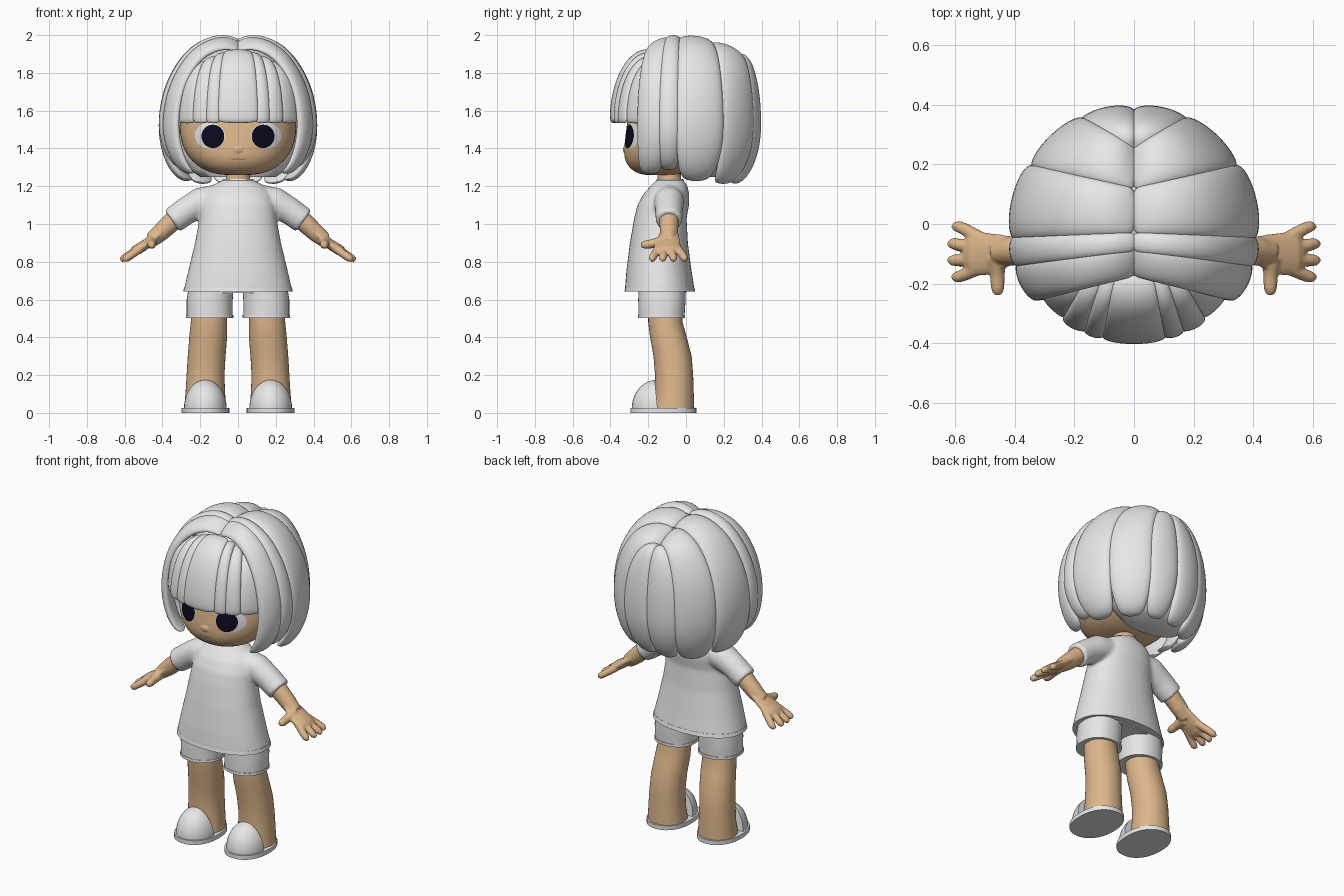
import bpy, bmesh, math
from mathutils import Vector
from mathutils.bvhtree import BVHTree

cube = bpy.data.objects.get("Cube")
if cube:
    bpy.data.objects.remove(cube, do_unlink=True)


def material(name, r, g, b):
    m = bpy.data.materials.new(name)
    m.use_nodes = True
    m.diffuse_color = (r, g, b, 1)
    m.node_tree.nodes["Principled BSDF"].inputs["Base Color"].default_value = (r, g, b, 1)
    return m


GREY = material("pale grey", 0.8, 0.8, 0.8)
SKIN = material("warm skin", 0.73, 0.47, 0.26)
DARK = material("dark navy", 0.003, 0.003, 0.014)
LIP = material("brown line", 0.42, 0.25, 0.13)


def finish(name, bm, mat, sub=0, voxel=0, soften=6):
    bmesh.ops.recalc_face_normals(bm, faces=bm.faces)
    me = bpy.data.meshes.new(name)
    bm.to_mesh(me)
    bm.free()
    me.materials.append(mat)
    ob = bpy.data.objects.new(name, me)
    bpy.context.collection.objects.link(ob)
    bpy.ops.object.select_all(action='DESELECT')
    ob.select_set(True)
    bpy.context.view_layer.objects.active = ob
    bpy.ops.object.shade_smooth_by_angle(angle=math.radians(50))
    if voxel:
        rm = ob.modifiers.new("merge", 'REMESH')
        rm.mode, rm.voxel_size, rm.use_smooth_shade = 'VOXEL', voxel, True
        sm = ob.modifiers.new("soften", 'SMOOTH')
        sm.factor, sm.iterations = 0.5, soften
    if sub:
        ss = ob.modifiers.new("round", 'SUBSURF')
        ss.levels = ss.render_levels = sub
    return ob


def build(name, shells, mat, **options):
    """Each shell is a list of equal rings, skinned and capped."""
    bm = bmesh.new()
    for rings in shells:
        loops = [[bm.verts.new(p) for p in ring] for ring in rings]
        n = len(loops[0])
        for a, b in zip(loops, loops[1:]):
            for i in range(n):
                bm.faces.new((a[i], a[(i + 1) % n], b[(i + 1) % n], b[i]))
        bm.faces.new(loops[0])
        bm.faces.new(loops[-1])
    return finish(name, bm, mat, **options)


def loft(rows, power=2.0, side=1, n=40):
    """Rows are height, centre x, half width, front y, back y."""
    def ring(z, cx, rx, yf, yb):
        out = []
        for i in range(n):
            a = math.tau * i / n
            c, s = math.cos(a), math.sin(a)
            x = math.copysign(abs(c) ** (2 / power), c) * rx + cx
            y = math.copysign(abs(s) ** (2 / power), s) * (yb - yf) / 2 + (yf + yb) / 2
            out.append((side * x, y, z))
        return out
    return [ring(*r) for r in rows]


def tube(points, side=1, n=16, flat=1.0):
    """Points are x, y, z, radius; flat thins the tube vertically."""
    pts = [Vector((side * p[0], p[1], p[2])) for p in points]
    rings = []
    for i, p in enumerate(pts):
        d = (pts[min(i + 1, len(pts) - 1)] - pts[max(i - 1, 0)]).normalized()
        u = d.cross(Vector((0, 0, 1))).normalized()
        v = d.cross(u)
        r = points[i][3]
        rings.append([p + u * r * math.cos(math.tau * k / n) + v * r * flat * math.sin(math.tau * k / n)
                      for k in range(n)])
    return rings


# Head and neck
head = build("head", [loft([
    (1.258, 0, .05, -.2, -.09), (1.264, 0, .12, -.25, -.02), (1.288, 0, .19, -.292, .05),
    (1.33, 0, .243, -.324, .12), (1.39, 0, .288, -.332, .18), (1.47, 0, .31, -.319, .21),
    (1.56, 0, .312, -.312, .22), (1.7, 0, .28, -.28, .22), (1.8, 0, .2, -.22, .16)], 2.2)], SKIN, sub=1)
build("neck", [loft([(1.17, 0, .068, -.15, -.02), (1.3, 0, .062, -.15, -.03)])], SKIN)

# Facial details are thin plates fitted to the face
tree = BVHTree.FromObject(head, bpy.context.evaluated_depsgraph_get())


def face_plate(name, cx, cz, rx, rz, edge, lift, mat):
    bm = bmesh.new()
    rings = [[bm.verts.new((f * math.cos(math.tau * i / 32), 0, f * math.sin(math.tau * i / 32)))
              for i in range(32)] for f in (1, .85, .65, .4, .15)]
    for a, b in zip(rings, rings[1:]):
        for i in range(32):
            j = (i + 1) % 32
            bm.faces.new((a[i], a[j], b[j], b[i]))
    bm.faces.new(rings[-1])
    for v in bm.verts:
        x, z = cx + v.co.x * rx, cz + v.co.z * rz
        hit = tree.ray_cast(Vector((x, -2, z)), Vector((0, 1, 0)))[0]
        v.co = (x, hit.y - edge - (lift - edge) * (1 - v.co.length_squared), z)
    finish(name, bm, mat)


for side, label in ((1, "left"), (-1, "right")):
    face_plate(label + "_eye_white", side * .15, 1.468, .08, .068, .001, .005, GREY)
    face_plate(label + "_pupil", side * .133, 1.464, .06, .062, .006, .009, DARK)
face_plate("nose", 0, 1.395, .03, .022, 0, .006, SKIN)
face_plate("mouth", 0, 1.345, .05, .003, .001, .002, LIP)

# Hair: profiles hold reach, height, bulge, width
UPPER = [(0, 1.955, .45, 1), (.12, 1.968, .65, 1), (.25, 1.972, .8, 1), (.45, 1.95, .9, 1),
         (.65, 1.895, 1, 1), (.82, 1.805, 1, 1), (.94, 1.7, 1, 1), (1, 1.58, 1, 1)]
LOWER = [(1, 1.47, 1, 1), (.95, 1.38, 1, .97), (.86, 1.3, .9, .9), (.75, 1.25, .6, .75), (.68, 1.24, .15, .4)]
FRINGE = [(0, 1.905, .5, 1), (.2, 1.905, .7, 1), (.45, 1.88, .9, 1), (.7, 1.815, 1, 1),
          (.88, 1.725, 1, 1), (.97, 1.63, 1, 1), (1, 1.56, .9, 1), (.99, 1.533, .7, .96)]
HUB = Vector((0, .02, 1.55))


def lock(name, s0, s1, e0, e1, bulge, upper, lower=(), bottom=1.24, side=1):
    s0, s1, e0, e1 = Vector(s0), Vector(s1), Vector((*e0, 0)), Vector((*e1, 0))
    rings = []
    for i, (h, z, b, w) in enumerate(list(upper) + list(lower)):
        ring = []
        for k in range(16):
            a = math.tau * k / 16
            f = .5 + .54 * w * math.cos(a)
            s, e = s0.lerp(s1, f), e0.lerp(e1, f)
            if i < len(upper):
                p = s.lerp(e, h)
                p.z = z + (s.z - upper[0][1]) * (1 - h * h)
            else:
                p = Vector((e.x * h, e.y * (h if e.y > 0 else 1), 0))
                p.z = 1.58 - (1.58 - z) * (1.58 - bottom) / .34
            t = math.sin(a)
            p += (p - HUB).normalized() * bulge * b * (t if t > 0 else .6 * t)
            ring.append((side * p.x, p.y, p.z))
        rings.append(ring)
    build(name, [rings], GREY, sub=2)


LOCKS = [
    ("front_side_lock", (-.01, -.17, 1.91), (-.01, -.07, 1.962), (.318, -.25), (.382, -.125), .038, 1.27),
    ("temple_lock", (-.01, -.09, 1.962), (-.01, -.03, 1.965), (.382, -.14), (.395, -.04), .032, 1.29),
    ("ear_lock", (-.01, -.03, 1.955), (-.01, .115, 1.935), (.392, -.045), (.338, .19), .05, 1.235),
    ("rear_side_lock", (-.01, .115, 1.93), (-.01, .25, 1.865), (.332, .185), (.165, .345), .048, 1.22),
    ("back_lock", (-.01, .22, 1.86), (-.01, .25, 1.85), (.175, .335), (0, .372), .042, 1.22)]
FRINGES = [
    ("inner_fringe", (.06, -.17, 1.9), (.1, -.16, 1.89), (.095, -.37), (.165, -.352), .025),
    ("middle_fringe", (.1, -.16, 1.88), (.14, -.15, 1.87), (.155, -.352), (.235, -.315), .025),
    ("outer_fringe", (.13, -.15, 1.86), (.18, -.13, 1.84), (.225, -.31), (.31, -.22), .026)]
for side, label in ((1, "left_"), (-1, "right_")):
    for name, s0, s1, e0, e1, bulge, bottom in LOCKS:
        lock(label + name, s0, s1, e0, e1, bulge, UPPER, LOWER, bottom, side)
    for name, s0, s1, e0, e1, bulge in FRINGES:
        lock(label + name, s0, s1, e0, e1, bulge, FRINGE, side=side)
lock("centre_fringe", (.06, -.17, 1.91), (-.06, -.17, 1.91), (.1, -.378), (-.1, -.378), .03, FRINGE)

# Inner cap and nape hair close gaps between locks
bm = bmesh.new()
bmesh.ops.create_uvsphere(bm, u_segments=32, v_segments=20, radius=1)
for v in bm.verts:
    v.co = (v.co.x * .34, v.co.y * .3 + .05, v.co.z * .32 + 1.62)
finish("hair_cap", bm, GREY)
build("nape_hair", [loft([(1.25, 0, .2, .04, .22), (1.29, 0, .26, .02, .26), (1.36, 0, .31, .0, .3),
                          (1.5, 0, .34, -.02, .33), (1.62, 0, .33, -.02, .33)])], GREY)

# Shirt with merged sleeves, and its hem
torso = loft([(.648, 0, .288, -.324, .046), (.75, 0, .264, -.316, .03), (.9, 0, .228, -.297, .01),
              (1.03, 0, .204, -.275, .003), (1.1, 0, .198, -.257, .016), (1.16, 0, .18, -.225, .017),
              (1.2, 0, .145, -.188, .008), (1.232, 0, .085, -.158, -.012)], 2.2)
SLEEVE = [(.1, -.09, 1.135, .077), (.2, -.09, 1.113, .08), (.27, -.09, 1.072, .073), (.348, -.09, 1.016, .07)]
build("shirt", [torso] + [tube(SLEEVE, s, 24) for s in (1, -1)], GREY, voxel=.01)
build("shirt_hem", [loft([(.643, 0, .29, -.326, .049), (.665, 0, .285, -.322, .044)], 2.2)], GREY)
build("collar", [loft([(1.215, 0, .092, -.163, -.005), (1.237, 0, .08, -.155, -.014)])], GREY)

# Shorts
build("shorts_seat", [loft([(.635, 0, .25, -.25, 0), (.75, 0, .22, -.24, -.01)], 2.5)], GREY)
for side, label in ((1, "left_"), (-1, "right_")):
    build(label + "shorts_leg", [loft([(.51, .15, .122, -.251, -.008), (.6, .15, .122, -.253, -.002),
                                       (.68, .14, .118, -.25, -.002)], 2.2, side)], GREY)
    build(label + "shorts_cuff", [loft([(.502, .15, .126, -.255, -.004),
                                        (.518, .15, .125, -.254, -.004)], 2.2, side)], GREY)

    # Leg and shoe
    build(label + "leg", [loft([
        (.55, .15, .095, -.2, -.02), (.48, .154, .096, -.2, -.018), (.4, .158, .1, -.19, .004),
        (.3, .166, .1, -.172, .03), (.2, .172, .1, -.164, .038), (.1, .173, .105, -.165, .041),
        (.02, .173, .112, -.18, .044)], 2.1, side)], SKIN)
    build(label + "sole", [loft([(0, .173, .127, -.295, .055), (.026, .173, .127, -.295, .055)], 2.2, side)], GREY)
    bm = bmesh.new()
    bmesh.ops.create_uvsphere(bm, u_segments=32, v_segments=24, radius=1)
    for v in bm.verts:
        v.co = (side * .173 + v.co.x * .113, v.co.y * .135 - .152, v.co.z * .152 + .024)
    for co, no in (((0, 0, .02), (0, 0, -1)), ((0, -.15, .02), (0, 1, .1))):
        cut = bmesh.ops.bisect_plane(bm, geom=bm.verts[:] + bm.edges[:] + bm.faces[:],
                                     plane_co=co, plane_no=no, clear_outer=True)
        bmesh.ops.holes_fill(bm, edges=[g for g in cut["geom_cut"] if isinstance(g, bmesh.types.BMEdge)])
    finish(label + "shoe_toe", bm, GREY)

    # Arm, palm, fingers and thumb merged together
    parts = [tube([(.28, -.09, 1.07, .05), (.35, -.09, 1.01, .052), (.41, -.09, .955, .048),
                   (.46, -.095, .913, .04)], side),
             tube([(.37, -.09, .985, .045), (.42, -.09, .945, .052), (.46, -.095, .912, .064),
                   (.5, -.1, .885, .073), (.54, -.1, .86, .074), (.565, -.1, .844, .05)], side, flat=.38)]
    for y0, x1, y1 in ((-.05, .59, -.008), (-.085, .605, -.066), (-.115, .605, -.122), (-.145, .592, -.178)):
        parts.append(tube([(.51, y0, .875, .023), (x1 - .02, y1 + (y0 - y1) * .2, .832, .021),
                           (x1, y1, .818, .02), (x1 + .016, y1, .807, .012)], side, 12))
    parts.append(tube([(.46, -.11, .91, .035), (.458, -.17, .897, .025), (.457, -.215, .89, .023),
                       (.457, -.238, .888, .014)], side, 12))
    build(label + "arm", parts, SKIN, voxel=.006, soften=5)
